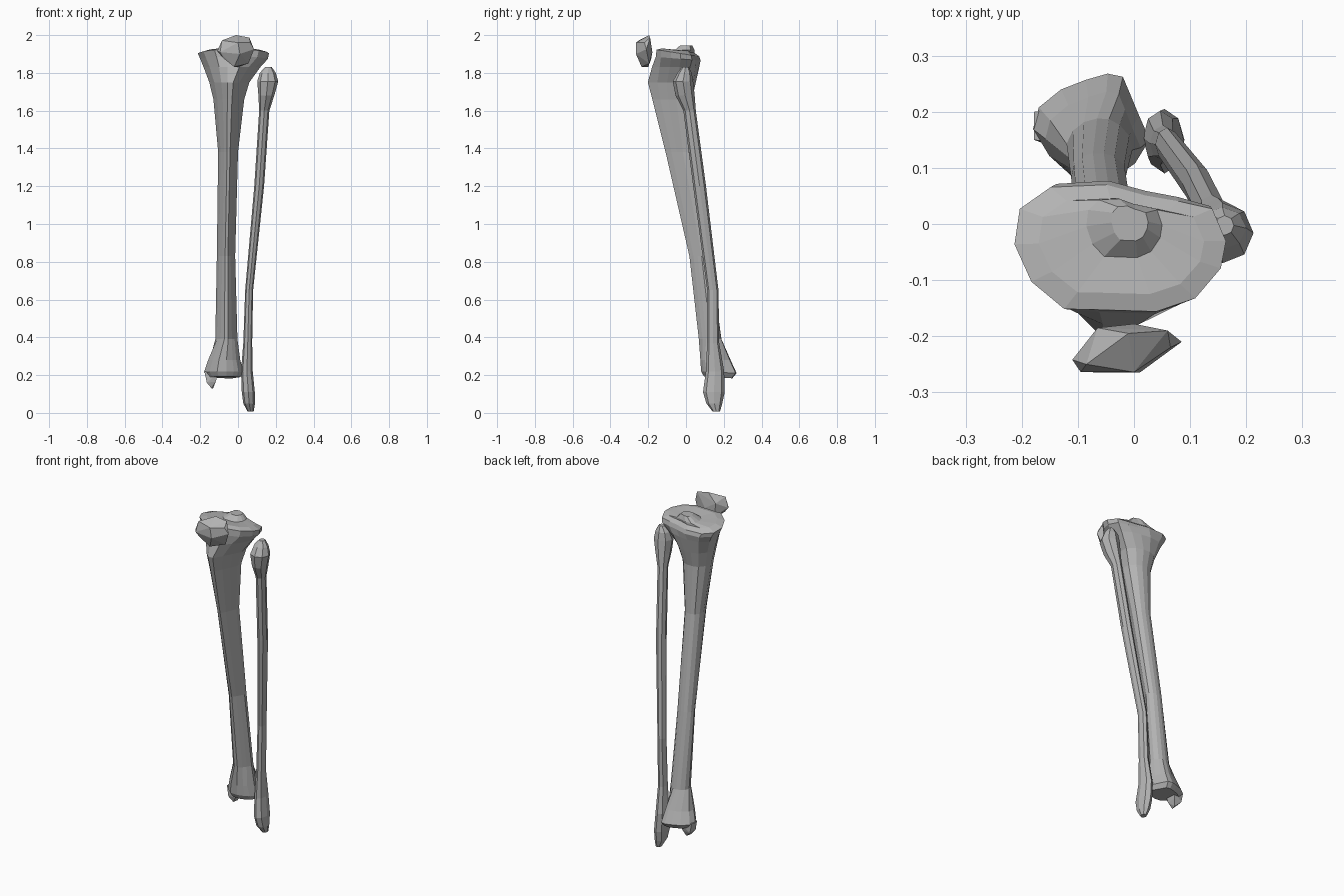
import bpy, bmesh
from math import cos, sin, tau

bone = bpy.data.materials.new("dark_grey")
bone.diffuse_color = (0.45, 0.45, 0.45, 1)


def finish(bm, name):
    bmesh.ops.recalc_face_normals(bm, faces=bm.faces[:])
    mesh = bpy.data.meshes.new(name)
    bm.to_mesh(mesh)
    bm.free()
    mesh.materials.append(bone)
    obj = bpy.data.objects.new(name, mesh)
    bpy.context.collection.objects.link(obj)
    return obj


def loft(name, rings):
    """Skin a stack of equal-length point rings and close both ends."""
    bm = bmesh.new()
    loops = [[bm.verts.new(p) for p in ring] for ring in rings]
    n = len(loops[0])
    for a, b in zip(loops, loops[1:]):
        for i in range(n):
            j = (i + 1) % n
            bm.faces.new((a[i], a[j], b[j], b[i]))
    bm.faces.new(loops[0])
    bm.faces.new(loops[-1])
    return finish(bm, name)


def hull(name, points):
    bm = bmesh.new()
    for p in points:
        bm.verts.new(p)
    bmesh.ops.convex_hull(bm, input=bm.verts[:])
    bmesh.ops.dissolve_limit(bm, angle_limit=0.02, verts=bm.verts[:], edges=bm.edges[:])
    return finish(bm, name)


def fit(profile, z, x0, x1, y0, y1, tilt=0):
    """Stretch a -1..1 profile into a box at height z, optionally dropping to the back."""
    return [((x0 + x1) / 2 + u * (x1 - x0) / 2,
             (y0 + y1) / 2 + v * (y1 - y0) / 2, z - tilt * v) for u, v in profile]


def mix(a, b, t):
    return [(p[0] + (q[0] - p[0]) * t, p[1] + (q[1] - p[1]) * t) for p, q in zip(a, b)]


# Shin bone profiles: kidney-shaped plateau, crested triangular shaft, slanted ankle end
plateau = [(-.66, .96), (-.95, .62), (-1, .06), (-.84, -.53), (-.53, -.96), (-.24, -.97),
           (.34, -1), (.71, -.79), (.95, -.32), (1, .11), (.87, .62), (.55, .74),
           (.24, .83), (-.13, 1)]
shaft = [(-.6, .9), (-.9, .6), (-1, .2), (-.75, -.3), (-.4, -.75), (-.1, -1), (.2, -1),
         (.5, -.6), (.75, -.2), (1, .2), (.95, .6), (.6, .9), (.2, 1), (-.2, 1)]
ankle = [(-.1, .88), (-.52, .70), (-.9, .36), (-1, -.05), (-.72, -.56), (-.33, -.95),
         (.14, -1), (.52, -.85), (.75, -.7), (1, -.25), (.82, .2), (.67, .6),
         (.54, .94), (.28, 1)]

# Shin bone: height, box, back drop, profile
tibia = [
    (0.188, -.160, .012, .095, .245, .005, ankle),
    (0.215, -.180, .028, .080, .268, .005, ankle),
    (0.28, -.158, .012, .076, .236, 0, ankle),
    (0.39, -.122, -.003, .068, .188, 0, mix(ankle, shaft, .7)),
    (0.83, -.112, -.015, .018, .126, 0, shaft),
    (1.38, -.105, .000, -.108, .045, 0, shaft),
    (1.66, -.130, .033, -.178, .032, 0, shaft),
    (1.75, -.152, .060, -.202, .052, 0, shaft),
    (1.83, -.182, .118, -.180, .070, 0, mix(plateau, shaft, .6)),
    (1.875, -.200, .158, -.160, .077, .01, mix(plateau, shaft, .1)),
    (1.905, -.213, .164, -.156, .070, .018, plateau),
    (1.918, -.170, .125, -.125, .045, .012, plateau),
    (1.920, -.085, .050, -.060, .045, 0, plateau),
    (1.946, -.040, .025, -.030, .032, 0, plateau),
]
loft("shin_bone", [fit(prof, z, *box) for z, *box, prof in tibia])

# Inner ankle knob
hull("inner_ankle_knob", [
    (-.178, .15, .22), (-.178, .20, .22), (-.105, .14, .21), (-.105, .21, .21),
    (-.165, .145, .16), (-.165, .20, .16), (-.14, .155, .13), (-.132, .185, .13),
    (-.118, .145, .165), (-.118, .20, .165)])

# Calf bone: eight-sided, bowed, knobbed at both ends
octagon = [(cos(tau * i / 8), sin(tau * i / 8)) for i in range(8)]
fibula = [
    (0.008, .050, .083, .140, .180),
    (0.050, .028, .090, .108, .192),
    (0.110, .020, .089, .090, .205),
    (0.220, .016, .078, .105, .202),
    (0.370, .028, .075, .112, .176),
    (0.650, .038, .080, .112, .172),
    (1.200, .086, .138, .038, .106),
    (1.600, .112, .166, -.014, .052),
    (1.680, .108, .192, -.055, .046),
    (1.755, .102, .213, -.070, .038),
    (1.800, .115, .200, -.045, .030),
    (1.832, .145, .178, -.020, .015),
]
loft("calf_bone", [fit(octagon, *row) for row in fibula])

# Kneecap
hull("kneecap", [
    (-.01, -.195, 2.0), (.06, -.19, 1.987), (.085, -.210, 1.925), (.055, -.195, 1.85),
    (.0, -.20, 1.832), (-.06, -.185, 1.87), (-.065, -.185, 1.95), (0, -.178, 1.91),
    (-.11, -.242, 1.915), (-.095, -.264, 1.91), (-.085, -.25, 1.972), (0, -.264, 1.96),
    (.01, -.265, 1.90), (-.02, -.235, 1.832), (-.08, -.25, 1.88), (.065, -.22, 1.96)])
